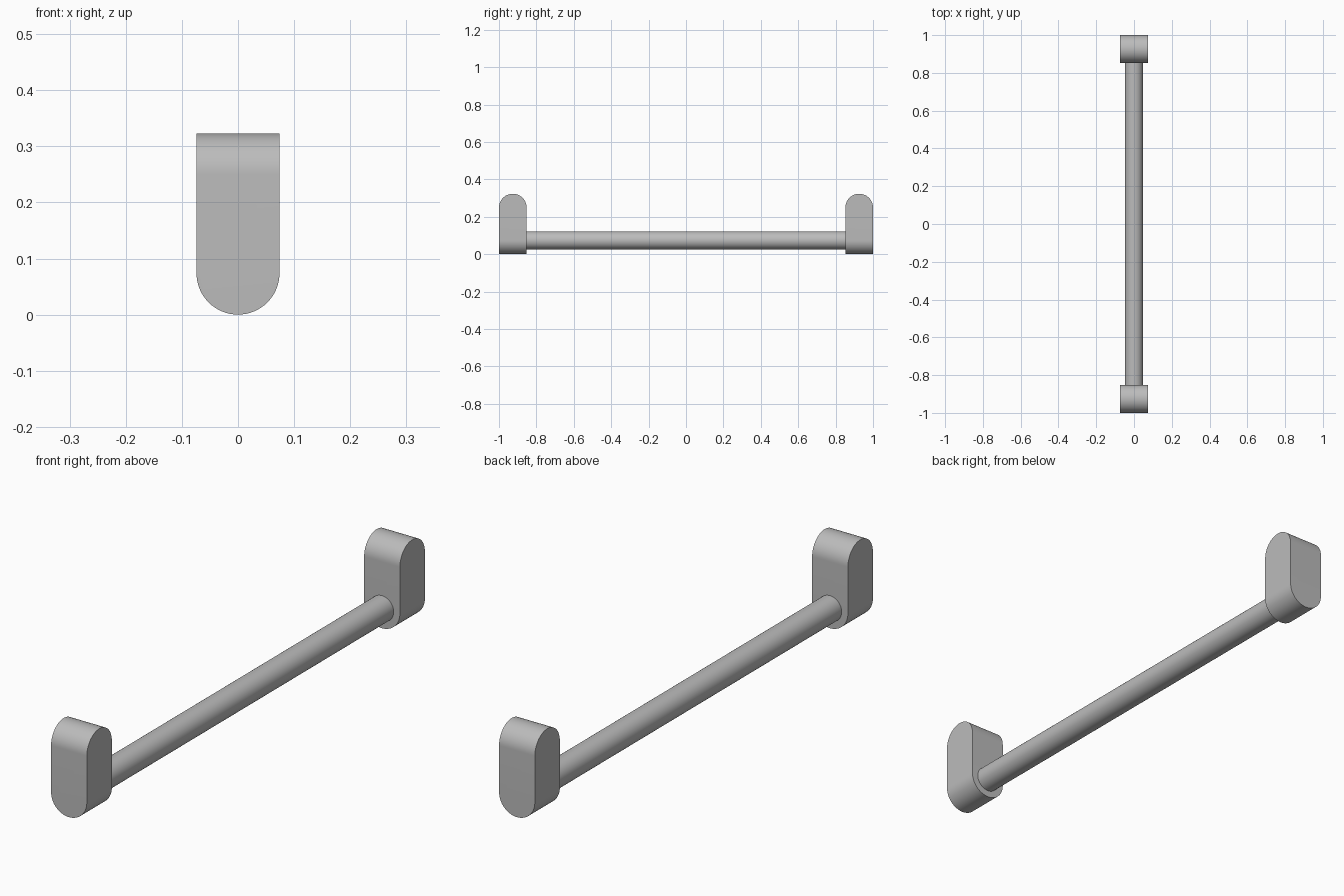
import bpy
import bmesh
from math import pi, sin, cos, radians

cube = bpy.data.objects.get("Cube")
if cube:
    bpy.data.objects.remove(cube, do_unlink=True)

R = 0.074          # half width of an end bracket
HEIGHT = 0.323
ROD_RADIUS = 0.048
END_Y = 1 - R
STEPS = 32

metal = bpy.data.materials.new("satin_grey")
metal.use_nodes = True
grey = (0.5, 0.5, 0.5, 1)
metal.diffuse_color = grey
metal.node_tree.nodes["Principled BSDF"].inputs["Base Color"].default_value = grey


def finish(obj, name):
    obj.name = name
    obj.data.materials.append(metal)
    bpy.ops.object.select_all(action="DESELECT")
    obj.select_set(True)
    bpy.context.view_layer.objects.active = obj
    bpy.ops.object.shade_smooth_by_angle(angle=radians(30))


def bracket(name, y):
    """Block rounded across its width below and across its depth on top."""
    bm = bmesh.new()
    angles = [pi * i / STEPS for i in range(STEPS + 1)]
    low = [[bm.verts.new((-R * cos(a), s * R, R - R * sin(a))) for a in angles]
           for s in (-1, 1)]
    top = [[bm.verts.new((s * R, -R * cos(a), HEIGHT - R + R * sin(a))) for a in angles]
           for s in (-1, 1)]
    # Curved bands
    for a, b in (low, top):
        for i in range(STEPS):
            bm.faces.new((a[i], a[i + 1], b[i + 1], b[i]))
    # Flat front and back, then flat sides
    for i, end in ((0, 0), (1, -1)):
        bm.faces.new(low[i] + [top[1][end], top[0][end]])
        bm.faces.new(top[i] + [low[1][end], low[0][end]])
    bmesh.ops.recalc_face_normals(bm, faces=bm.faces)
    mesh = bpy.data.meshes.new(name)
    bm.to_mesh(mesh)
    bm.free()
    obj = bpy.data.objects.new(name, mesh)
    obj.location.y = y
    bpy.context.collection.objects.link(obj)
    finish(obj, name)


# End brackets
bracket("front_bracket", -END_Y)
bracket("back_bracket", END_Y)

# Rod between the brackets
bpy.ops.mesh.primitive_cylinder_add(vertices=64, radius=ROD_RADIUS, depth=2 * (1 - 2 * R),
                                    location=(0, 0, R), rotation=(pi / 2, 0, 0))
finish(bpy.context.object, "rod")
